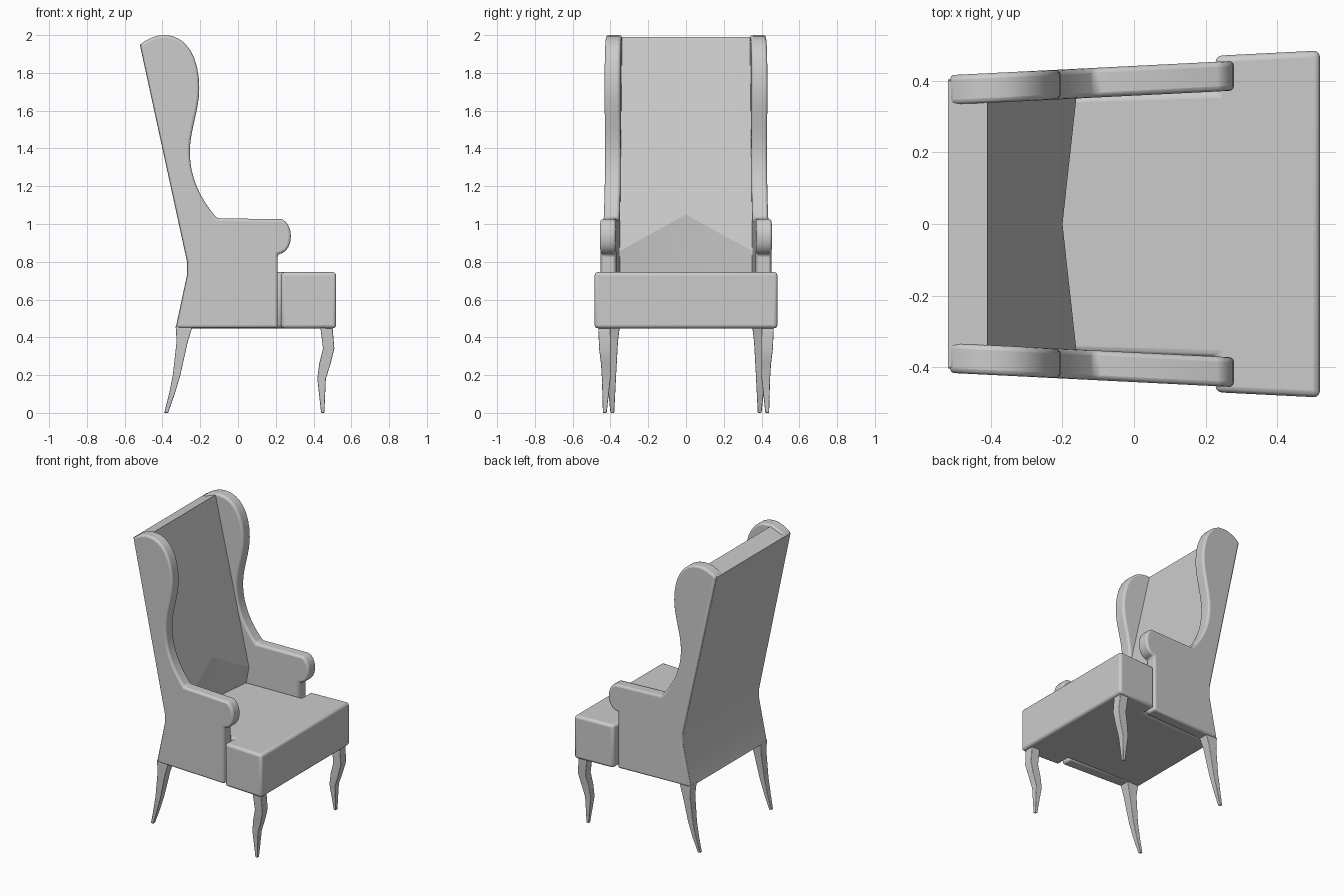
import bpy
import bmesh
from mathutils import Vector
from mathutils.geometry import interpolate_bezier

cube = bpy.data.objects.get("Cube")
if cube:
    bpy.data.objects.remove(cube, do_unlink=True)

# One plain upholstery colour for the whole chair
grey = bpy.data.materials.new("plain_grey")
grey.use_nodes = True
colour = (0.6, 0.6, 0.6, 1)
grey.diffuse_color = colour
grey.node_tree.nodes["Principled BSDF"].inputs["Base Color"].default_value = colour


def loft(name, rings, bevel=0, mirrored=False, angle=0.6):
    """Skin matching closed rings, cap both ends, then round and mirror."""
    bm = bmesh.new()
    loops = [[bm.verts.new(point) for point in ring] for ring in rings]
    count = len(loops[0])
    for lower, upper in zip(loops, loops[1:]):
        for i in range(count):
            j = (i + 1) % count
            bm.faces.new((lower[i], lower[j], upper[j], upper[i]))
    bm.faces.new(loops[0])
    bm.faces.new(loops[-1])
    bmesh.ops.recalc_face_normals(bm, faces=bm.faces)
    mesh = bpy.data.meshes.new(name)
    bm.to_mesh(mesh)
    bm.free()
    mesh.materials.append(grey)
    part = bpy.data.objects.new(name, mesh)
    bpy.context.collection.objects.link(part)
    if bevel:
        rounding = part.modifiers.new("rounded_edges", 'BEVEL')
        rounding.width = bevel
        rounding.segments = 3
        rounding.limit_method = 'ANGLE'
        rounding.angle_limit = 0.7
    if mirrored:
        mirror = part.modifiers.new("other_side", 'MIRROR')
        mirror.use_axis = (False, True, False)
    bpy.ops.object.select_all(action='DESELECT')
    part.select_set(True)
    bpy.context.view_layer.objects.active = part
    bpy.ops.object.shade_smooth_by_angle(angle=angle)
    return part


def curve(start, handle_a, handle_b, end, steps=9):
    points = [Vector((x, z, 0)) for x, z in (start, handle_a, handle_b, end)]
    return [(p.x, p.y) for p in interpolate_bezier(*points, steps)][:-1]


def outer(x):
    """The chair widens towards the front."""
    return 0.442 + 0.05 * x


def inner(x):
    return outer(x) - 0.083


# Side panels: wing, arm and scroll in one outline
outline = [(-0.328, 0.45), (0.21, 0.45)]
outline += curve((0.21, 0.84), (0.25, 0.84), (0.28, 0.88), (0.28, 0.935), 6)
outline += curve((0.28, 0.935), (0.28, 0.99), (0.25, 1.03), (0.21, 1.03), 6)
outline += curve((-0.11, 1.03), (-0.2, 1.13), (-0.255, 1.25), (-0.255, 1.38))
outline += curve((-0.255, 1.38), (-0.255, 1.5), (-0.205, 1.6), (-0.205, 1.72))
outline += curve((-0.205, 1.72), (-0.205, 1.88), (-0.27, 2), (-0.39, 2))
outline += curve((-0.39, 2), (-0.44, 2), (-0.48, 1.98), (-0.518, 1.95), 5)
outline += [(-0.518, 1.95), (-0.268, 0.8), (-0.268, 0.73)]
loft("side_panels",
     [[(x, side(x), z) for x, z in outline] for side in (inner, outer)],
     bevel=0.014, mirrored=True)

# Backrest: mitred into the wings, with a peaked crease low on the front
back = [(-0.33, 0.45), (-0.27, 0.73), (-0.27, 0.8), (-0.52, 1.95)]
rings = []
for side in (-1, 0, 1):
    crease = (-0.16, 0.85) if side else (-0.2, 1.05)
    foot = (-0.18, 0.74) if side else (-0.215, 0.74)
    front = [(-0.41, 1.99), crease, foot, (-0.21, 0.452)]
    rings.append([(x, side * (outer(x) - 0.012), z) for x, z in back] +
                 [(x, side * (inner(x) + 0.012), z) for x, z in front])
loft("backrest", rings, angle=0.3)

# T-shaped seat that wraps in front of the arms
half = [(0.52, outer(0.52) + 0.017), (0.228, outer(0.228) + 0.017),
        (0.228, inner(0.228)), (-0.27, inner(-0.27) + 0.01)]
plan = half + [(x, -y) for x, y in reversed(half)]
loft("seat", [[(x, y, z) for x, y in plan] for z in (0.448, 0.745)], bevel=0.018)


def leg(name, sections):
    """Square tapering leg; each section is z, back x, front x, inner y, outer y."""
    loft(name, [[(a, c, z), (b, c, z), (b, d, z), (a, d, z)]
                for z, a, b, c, d in sections], bevel=0.004, mirrored=True)


# Cabriole front legs and raked back legs
leg("front_legs", [
    (0.46, 0.435, 0.5, 0.4, 0.465),
    (0.34, 0.45, 0.51, 0.4, 0.46),
    (0.26, 0.43, 0.49, 0.4, 0.45),
    (0.18, 0.42, 0.465, 0.4, 0.445),
    (0, 0.44, 0.457, 0.42, 0.44)])
leg("back_legs", [
    (0.46, -0.33, -0.24, 0.35, 0.42),
    (0.38, -0.325, -0.265, 0.36, 0.42),
    (0.2, -0.345, -0.305, 0.37, 0.415),
    (0.1, -0.365, -0.335, 0.375, 0.41),
    (0, -0.39, -0.37, 0.38, 0.4)])
